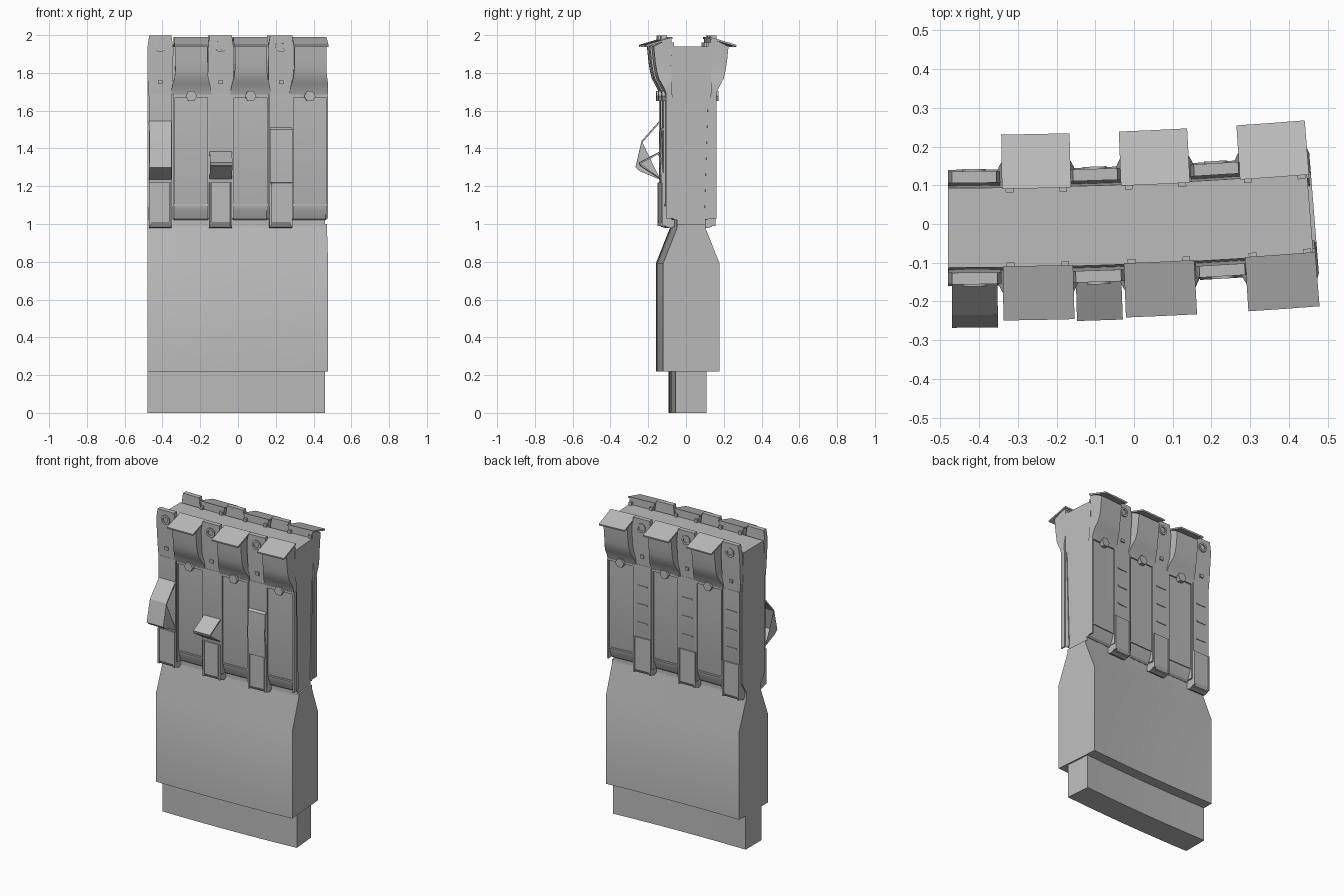
import bpy, bmesh, math
from mathutils import Vector, Matrix

cube = bpy.data.objects.get("Cube")
if cube:
    bpy.data.objects.remove(cube, do_unlink=True)

stone = bpy.data.materials.new("plain_grey")
stone.use_nodes = True
GREY = (0.5, 0.5, 0.5, 1)
stone.diffuse_color = GREY
stone.node_tree.nodes["Principled BSDF"].inputs["Base Color"].default_value = GREY

LEFT, RIGHT = -0.48, 0.455


def bend(v):
    """Curve the straight wall gently along its length."""
    x = min(max(v.x, LEFT), 0.465)
    t = x - LEFT
    return Vector((x - 0.085 * t * v.y, v.y - 0.01 + 0.0425 * t * t, v.z))


def finish(name, bm):
    for v in bm.verts:
        v.co = bend(v.co)
    bmesh.ops.recalc_face_normals(bm, faces=bm.faces)
    mesh = bpy.data.meshes.new(name)
    bm.to_mesh(mesh)
    bm.free()
    mesh.materials.append(stone)
    ob = bpy.data.objects.new(name, mesh)
    bpy.context.collection.objects.link(ob)
    bpy.ops.object.select_all(action='DESELECT')
    ob.select_set(True)
    bpy.context.view_layer.objects.active = ob
    bpy.ops.object.shade_smooth_by_angle(angle=math.radians(25))
    return ob


def loft(name, rings, caps=True):
    bm = bmesh.new()
    loops = [[bm.verts.new(p) for p in ring] for ring in rings]
    n = len(loops[0])
    for a, b in zip(loops, loops[1:]):
        for i in range(n):
            j = (i + 1) % n
            bm.faces.new((a[i], a[j], b[j], b[i]))
    if caps:
        bm.faces.new(loops[0])
        bm.faces.new(loops[-1])
    return finish(name, bm)


def prism(name, profile, x0, x1, side=1, steps=2):
    """Extrude an (offset, height) outline along the wall."""
    return loft(name, [[(x0 + (x1 - x0) * i / steps, side * o, z) for o, z in profile]
                       for i in range(steps + 1)])


def block(name, cx, half, o0, o1, z0, z1, side):
    return prism(name, [(o0, z0), (o1, z0), (o1, z1), (o0, z1)], cx - half, cx + half, side, 1)


def sheet(name, path, x0, x1, side, thick=0.006):
    """Folded thin sheet following an (offset, height) path."""
    back = [(o - thick, z - thick) for o, z in reversed(path)]
    return prism(name, path + back, x0, x1, side, 1)


def hexagon(name, cx, z, o0, o1, r, side):
    ring = [(cx + r * math.cos(k * math.pi / 3), z + r * math.sin(k * math.pi / 3)) for k in range(6)]
    return loft(name, [[(x, side * o, h) for x, h in ring] for o in (o0, o1)])


def ring(name, cx, z, off, r, side):
    """Thin raised ring facing outward."""
    bm = bmesh.new()
    n = 16
    rows = []
    for rr, o in ((r, off), (r, off + 0.008), (r * 0.6, off + 0.008), (r * 0.6, off)):
        rows.append([bm.verts.new((cx + rr * math.cos(k * math.tau / n), side * o,
                                   z + rr * math.sin(k * math.tau / n))) for k in range(n)])
    for a, b in zip(rows, rows[1:]):
        for k in range(n):
            j = (k + 1) % n
            bm.faces.new((a[k], a[j], b[j], b[k]))
    return finish(name, bm)


def mirrored(half):
    return half + [(-o, z) for o, z in reversed(half)]


# Main wall: plinth, skirt with sloped shoulder, and upper wall
prism("plinth", mirrored([(0.082, 0), (0.082, 0.24)]), LEFT, RIGHT, 1, 9)
prism("skirt", mirrored([(0.15, 0.22), (0.15, 0.79), (0.075, 0.98), (0.075, 1.0)]),
      LEFT, 0.465, 1, 9)
prism("upper_wall", mirrored([(0.075, 0.99), (0.075, 1.02), (0.118, 1.09), (0.118, 1.68),
                              (0.112, 1.75), (0.103, 1.94)]), LEFT, RIGHT, 1, 9)

for side, label in ((-1, "front"), (1, "back")):
    for i in range(3):
        tag = f"{label}_{i + 1}"
        px = -0.25 + 0.31 * i
        sx = -0.412 + 0.316 * i

        # Recessed panel with curved foot and slim rims
        prism("panel_" + tag, [(0.09, 1.67), (0.124, 1.67), (0.124, 1.10), (0.116, 1.07),
                               (0.098, 1.03), (0.085, 1.02), (0.07, 1.03)],
              px - 0.09, px + 0.09, side)
        for s in (-1, 1):
            block("panel_rim_" + tag, px + s * 0.091, 0.005, 0.1, 0.133, 1.03, 1.68, side)
        block("panel_lintel_" + tag, px, 0.094, 0.1, 0.133, 1.67, 1.685, side)
        block("panel_sill_" + tag, px, 0.09, 0.1, 0.129, 1.095, 1.105, side)
        hexagon("bolt_" + tag, px, 1.677, 0.12, 0.15, 0.03, side)

        # Flared hood: wide curved base narrowing to an upright face
        rings = [(0.105, 0.132, 1.685), (0.104, 0.14, 1.71), (0.098, 0.155, 1.74),
                 (0.089, 0.172, 1.77), (0.084, 0.182, 1.81), (0.083, 0.19, 1.86),
                 (0.083, 0.198, 1.94), (0.083, 0.115, 1.982)]
        loft("hood_" + tag, [[(px - w, side * 0.104, z), (px + w, side * 0.104, z),
                              (px + w, side * o, z), (px - w, side * o, z)]
                             for w, o, z in rings])
        # Sloped cap plate and its hinge tabs
        prism("cap_" + tag, [(0.1, 1.99), (0.24, 1.948), (0.238, 1.938), (0.1, 1.98)],
              px - 0.09, px + 0.09, side)
        for s in (-1, 1):
            block("cap_tab_" + tag, px + s * 0.07, 0.01, 0.09, 0.12, 1.93, 1.96, side)

        # Vertical strip with rounded toe and raised lower pad
        prism("strip_" + tag, [(0.07, 1.69), (0.132, 1.69), (0.132, 1.01), (0.122, 0.985),
                               (0.095, 0.978), (0.07, 0.99)], sx - 0.06, sx + 0.06, side)
        prism("strip_pad_" + tag, [(0.12, 1.22), (0.14, 1.22), (0.14, 1.01), (0.128, 0.99),
                                   (0.11, 0.99)], sx - 0.048, sx + 0.048, side)
        for s in (-1, 1):
            block("strip_rim_" + tag, sx + s * 0.055, 0.005, 0.12, 0.142, 0.99, 1.22, side)

        # Upright battlement plate with tapered top and ring
        plates = [(0.062, 0.13, 1.68), (0.066, 0.134, 1.76), (0.068, 0.145, 1.93),
                  (0.058, 0.146, 1.998)]
        loft("battlement_" + tag, [[(sx - w, side * (o - 0.03), z), (sx + w, side * (o - 0.03), z),
                                    (sx + w, side * o, z), (sx - w, side * o, z)]
                                   for w, o, z in plates])
        ring("ring_" + tag, sx, 1.94, 0.144, 0.03, side)
        block("battlement_stud_" + tag, sx, 0.012, 0.125, 0.142, 1.74, 1.76, side)

        # Narrow slots on the rear strips
        if side > 0:
            for z in (1.31, 1.43, 1.55):
                block("slot_ledge_" + tag, sx, 0.035, 0.125, 0.137, z, z + 0.008, side)

# Folded shutters on the front strips, each opened differently
shutters = (
    [(0.132, 1.545), (0.225, 1.44), (0.258, 1.30), (0.24, 1.285), (0.132, 1.24)],
    [(0.132, 1.385), (0.245, 1.325), (0.24, 1.31), (0.132, 1.24)],
    [(0.132, 1.51), (0.146, 1.50), (0.152, 1.365), (0.146, 1.22), (0.132, 1.21)],
)
for i, path in enumerate(shutters):
    sx = -0.412 + 0.316 * i
    sheet(f"shutter_{i + 1}", path, sx - 0.058, sx + 0.058, -1)
